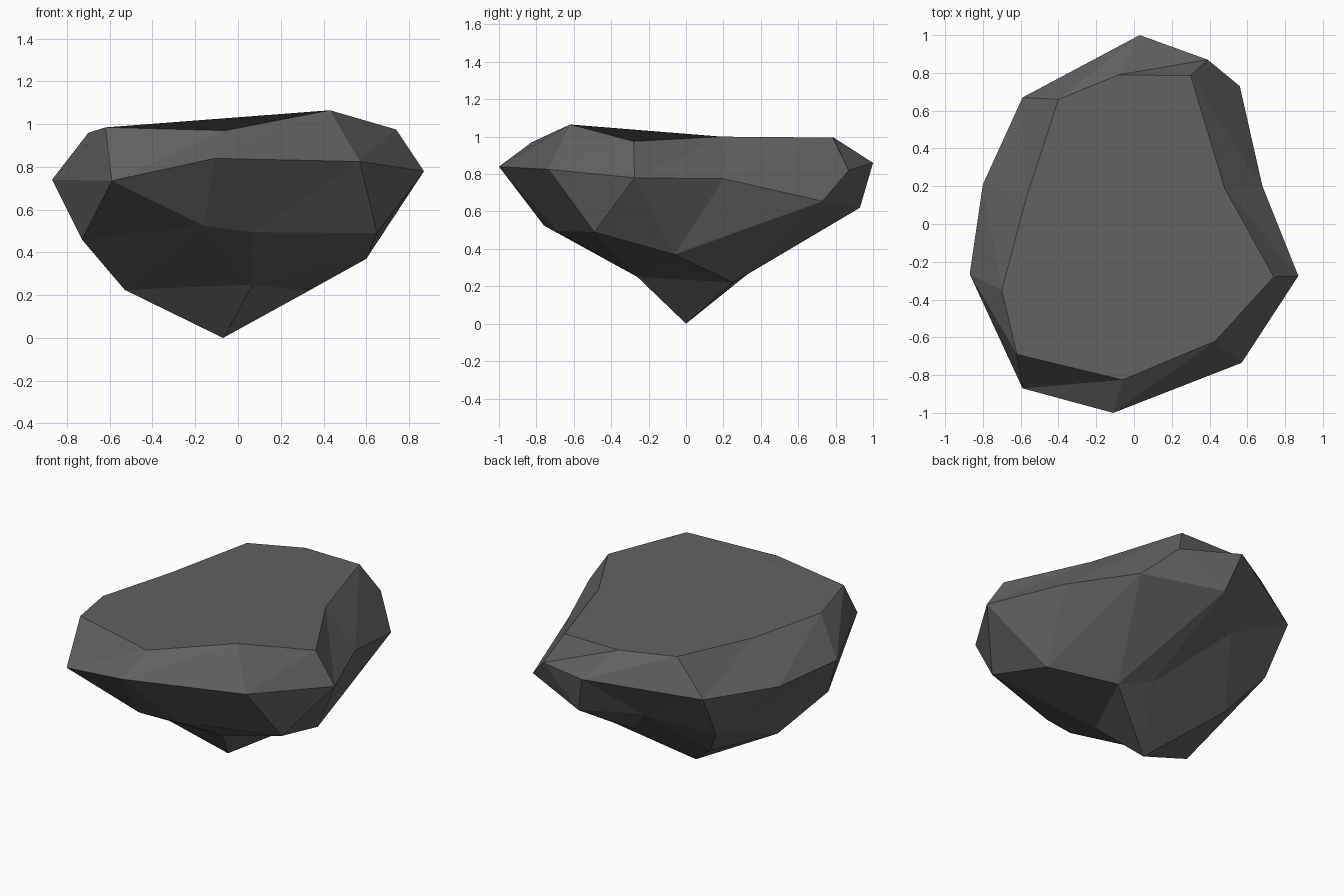
import bpy, bmesh

if "Cube" in bpy.data.objects:
    bpy.data.objects.remove(bpy.data.objects["Cube"])

# Contour rings of the boulder, counter-clockwise from the front
top = [(-.06, -.825, .97), (.43, -.62, 1.065), (.74, -.28, .975), (.48, .19, 1.0),
       (.30, .785, .995), (-.08, .79, .995), (-.40, .66, .99), (-.57, .14, .955),
       (-.70, -.35, .96), (-.62, -.69, .985)]
girth = [(-.11, -1, .84), (.57, -.735, .825), (.87, -.275, .78), (.68, .20, .775),
         (.56, .73, .655), (.39, .87, .82), (.03, 1, .86), (-.59, .67, .77),
         (-.80, .21, .735), (-.87, -.265, .74), (-.59, -.87, .735)]
lower = [(.07, -.69, .495), (.65, -.49, .49), (.60, -.06, .37), (.33, .25, .22),
         (.10, .93, .62), (-.17, .66, .56), (-.56, .50, .48), (-.73, -.38, .46),
         (-.16, -.76, .525)]
base = [(.07, -.26, .25), (.33, .25, .22), (.14, .33, .265), (-.40, .33, .27),
        (-.53, -.16, .225)]
tip = (-.07, 0, 0)

bm = bmesh.new()
cache = {}


def vert(co):
    if co not in cache:
        cache[co] = bm.verts.new(co)
    return cache[co]


def face(*cos):
    if len(set(cos)) == len(cos):
        bm.faces.new([vert(c) for c in cos])


def stitch(upper, under, steps):
    """Triangle strip between two rings: 'a' steps the upper, 'b' the under."""
    i = j = 0
    for s in steps:
        u, d = upper[i % len(upper)], under[j % len(under)]
        if s == "a":
            i += 1
            face(u, d, upper[i % len(upper)])
        else:
            j += 1
            face(u, d, under[j % len(under)])


# Flat cap, bevelled rim, flanks, underside and pointed tip
face(*top)
stitch(top, girth, "ab" * 3 + "abb" + "ab" * 6)
stitch(girth, lower, "ababaabbaababaababab")
stitch(lower, base, "aababaababaaba")
for k, p in enumerate(base):
    face(p, tip, base[(k + 1) % len(base)])
bmesh.ops.recalc_face_normals(bm, faces=bm.faces[:])

# Object with one dark stone colour
mesh = bpy.data.meshes.new("boulder")
bm.to_mesh(mesh)
bm.free()
stone = bpy.data.materials.new("dark grey stone")
stone.diffuse_color = (.12, .12, .12, 1)
stone.use_nodes = True
stone.node_tree.nodes["Principled BSDF"].inputs["Base Color"].default_value = stone.diffuse_color
mesh.materials.append(stone)
rock = bpy.data.objects.new("boulder", mesh)
bpy.context.collection.objects.link(rock)
